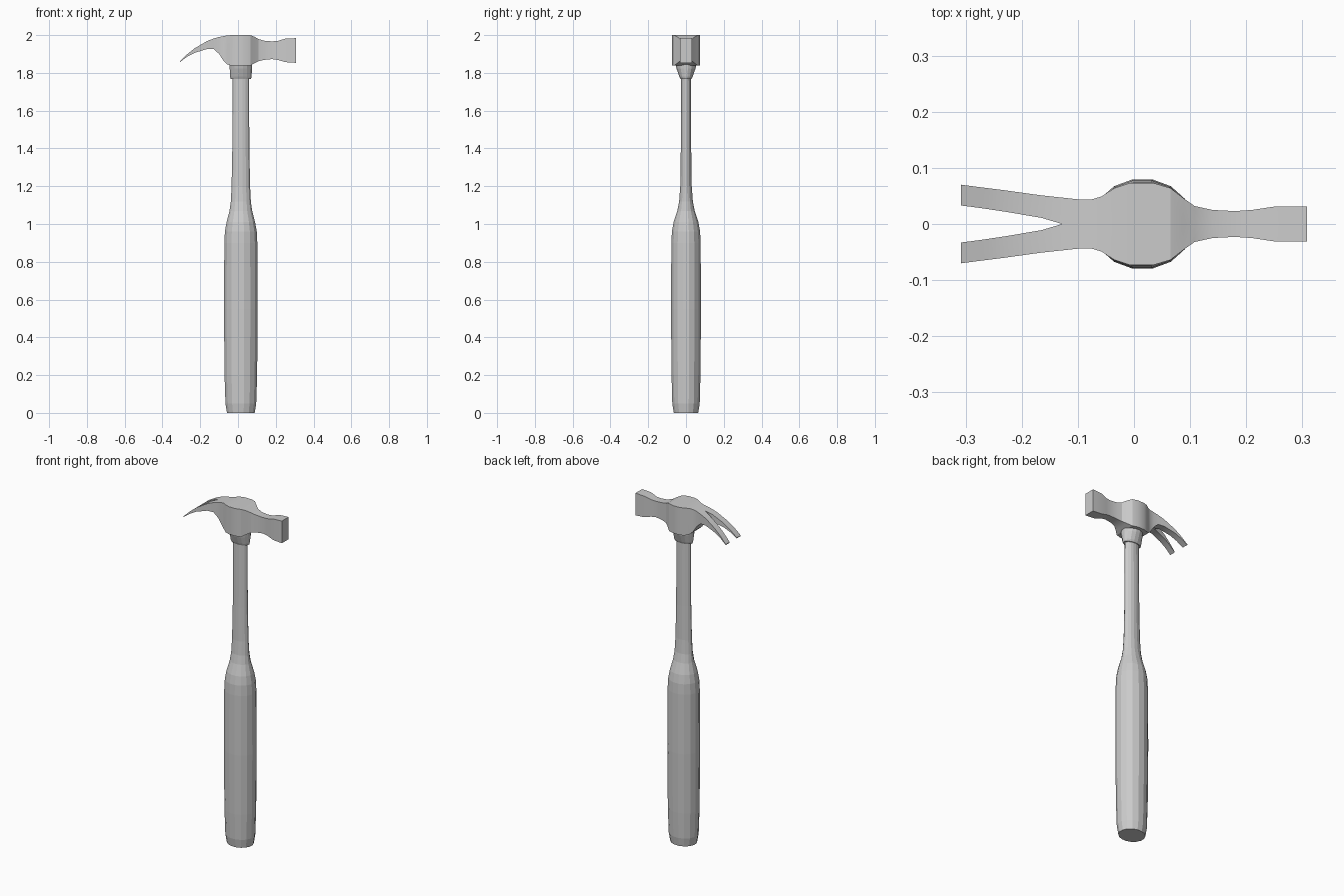
import bpy, bmesh, math

cube = bpy.data.objects.get("Cube")
if cube:
    bpy.data.objects.remove(cube)

steel = bpy.data.materials.new("grey")
steel.use_nodes = True
grey = (0.6, 0.6, 0.6, 1)
steel.diffuse_color = grey
steel.node_tree.nodes["Principled BSDF"].inputs["Base Color"].default_value = grey

AXIS_X = 0.015  # the handle sits slightly off centre
SIDES = 16


def make_object(name, bm):
    bmesh.ops.recalc_face_normals(bm, faces=bm.faces)
    mesh = bpy.data.meshes.new(name)
    bm.to_mesh(mesh)
    bm.free()
    mesh.materials.append(steel)
    obj = bpy.data.objects.new(name, mesh)
    bpy.context.collection.objects.link(obj)
    return obj


def oval_loft(name, rings):
    """Stack of oval rings, each (height, radius x, radius y)."""
    bm = bmesh.new()
    loops = []
    for z, rx, ry in rings:
        angles = [math.tau * (i + 0.5) / SIDES for i in range(SIDES)]
        loops.append([bm.verts.new((AXIS_X + rx * math.cos(a), ry * math.sin(a), z))
                      for a in angles])
    for low, high in zip(loops, loops[1:]):
        for i in range(SIDES):
            j = (i + 1) % SIDES
            bm.faces.new((low[i], low[j], high[j], high[i]))
    bm.faces.new(loops[0])
    bm.faces.new(loops[-1])
    return make_object(name, bm)


# Grip and shaft in one tapering piece
oval_loft("handle", [
    (0, 0.075, 0.066), (0.05, 0.083, 0.074), (0.2, 0.088, 0.078), (0.55, 0.091, 0.081),
    (0.9, 0.089, 0.079), (0.96, 0.086, 0.076), (1.01, 0.077, 0.067), (1.07, 0.061, 0.047),
    (1.12, 0.054, 0.037), (1.2, 0.05, 0.031), (1.4, 0.046, 0.028), (1.8, 0.044, 0.026)])

# Flared collar under the head
oval_loft("collar", [
    (1.768, 0.055, 0.03), (1.78, 0.058, 0.036), (1.822, 0.06, 0.051), (1.845, 0.06, 0.056)])

# Head stations: x, inner y, outer y, bottom z, top z
STATIONS = [
    (-0.308, 0.033, 0.07, 1.857, 1.861),
    (-0.27, 0.028, 0.065, 1.885, 1.898),
    (-0.23, 0.022, 0.06, 1.906, 1.93),
    (-0.165, 0.011, 0.051, 1.926, 1.968),
    (-0.128, 0, 0.047, 1.926, 1.982),
    (-0.1, 0, 0.044, 1.9, 1.99),
    (-0.075, 0, 0.044, 1.862, 1.995),
    (-0.058, 0, 0.049, 1.846, 1.998),
    (-0.035, 0, 0.064, 1.838, 2),
    (-0.008, 0, 0.073, 1.838, 2),
    (0.035, 0, 0.073, 1.838, 2),
    (0.065, 0, 0.064, 1.838, 2),
    (0.088, 0, 0.046, 1.852, 1.991),
    (0.108, 0, 0.032, 1.862, 1.979),
    (0.14, 0, 0.025, 1.869, 1.97),
    (0.18, 0, 0.023, 1.873, 1.967),
    (0.21, 0, 0.025, 1.869, 1.969),
    (0.25, 0, 0.031, 1.857, 1.981),
    (0.308, 0, 0.031, 1.853, 1.984)]

# Half of the head, split claw at one end and striking face at the other
bm = bmesh.new()
sections = [[bm.verts.new((x, y, z)) for y, z in
             ((inner, low), (outer, low), (outer, high), (inner, high))]
            for x, inner, outer, low, high in STATIONS]
for a, b, station in zip(sections, sections[1:], STATIONS):
    for i in range(4):
        if i == 3 and station[1] == 0:
            continue  # leave the mirror plane open
        j = (i + 1) % 4
        bm.faces.new((a[i], a[j], b[j], b[i]))
bm.faces.new(sections[0])
bm.faces.new(sections[-1])
head = make_object("head", bm)
mirror = head.modifiers.new("mirror", 'MIRROR')
mirror.use_axis = (False, True, False)
mirror.use_clip = True
mirror.merge_threshold = 0.0005

# Soft shading on the curves, crisp corners elsewhere
for obj in bpy.context.scene.objects:
    obj.select_set(obj is head)
bpy.context.view_layer.objects.active = head
bpy.ops.object.shade_smooth_by_angle(angle=math.radians(20))
